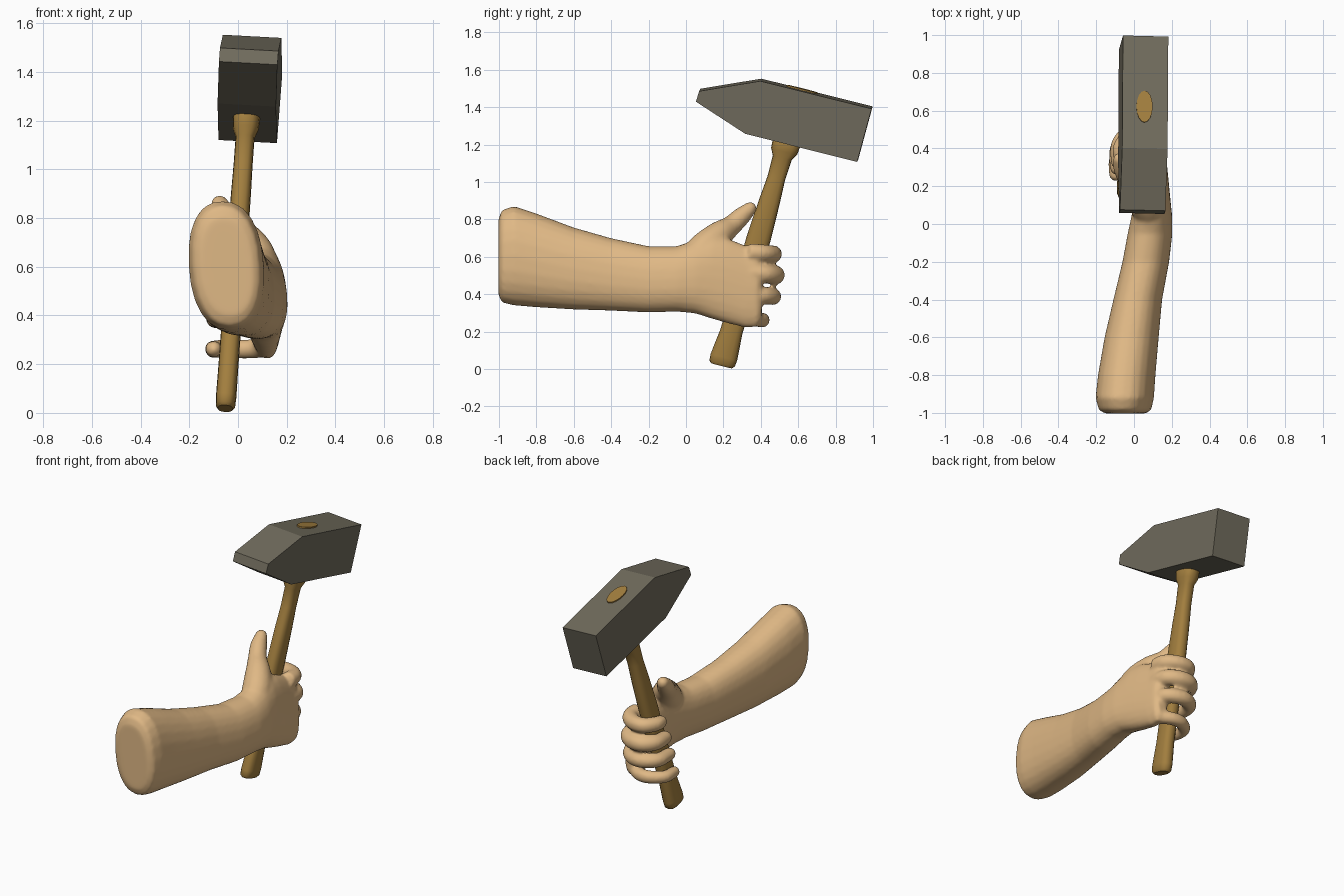
import bpy, bmesh, math
from mathutils import Vector

if "Cube" in bpy.data.objects:
    bpy.data.objects.remove(bpy.data.objects["Cube"])


def material(name, rgb):
    m = bpy.data.materials.new(name)
    m.diffuse_color = (*rgb, 1)
    m.use_nodes = True
    m.node_tree.nodes["Principled BSDF"].inputs["Base Color"].default_value = m.diffuse_color
    return m


SKIN = material("skin", (0.74, 0.48, 0.235))
WOOD = material("wood", (0.37, 0.215, 0.05))
IRON = material("dark iron", (0.165, 0.15, 0.11))


def ring(center, a, b, power=2.0, n=24):
    """Superellipse around center with half-axis vectors a and b."""
    pts = []
    for i in range(n):
        t = 2 * math.pi * i / n
        c, s = math.cos(t), math.sin(t)
        pts.append(Vector(center)
                   + Vector(a) * math.copysign(abs(c) ** (2 / power), c)
                   + Vector(b) * math.copysign(abs(s) ** (2 / power), s))
    return pts


def loft(bm, rings):
    loops = [[bm.verts.new(p) for p in r] for r in rings]
    n = len(loops[0])
    faces = [bm.faces.new(loops[0][::-1]), bm.faces.new(loops[-1])]
    for r0, r1 in zip(loops, loops[1:]):
        for i in range(n):
            j = (i + 1) % n
            faces.append(bm.faces.new((r0[i], r0[j], r1[j], r1[i])))
    bmesh.ops.recalc_face_normals(bm, faces=faces)


def finish(bm, name, mat, angle=None):
    me = bpy.data.meshes.new(name)
    bm.to_mesh(me)
    bm.free()
    me.materials.append(mat)
    if angle is not None:
        for p in me.polygons:
            p.use_smooth = True
        me.set_sharp_from_angle(angle=math.radians(angle))
    ob = bpy.data.objects.new(name, me)
    bpy.context.collection.objects.link(ob)
    return ob


def spline(pts, steps=5):
    """Catmull-Rom through tuples (x, y, z, radius)."""
    p = [Vector(q) for q in pts]
    p = [p[0] * 2 - p[1]] + p + [p[-1] * 2 - p[-2]]
    out = []
    for i in range(1, len(p) - 2):
        for k in range(steps):
            t = k / steps
            out.append(0.5 * (2 * p[i] + (p[i + 1] - p[i - 1]) * t
                       + (2 * p[i - 1] - 5 * p[i] + 4 * p[i + 1] - p[i + 2]) * t * t
                       + (3 * p[i] - p[i - 1] - 3 * p[i + 1] + p[i + 2]) * t ** 3))
    return out + [p[-2]]


def tube(bm, pts, up):
    """Round-tipped tube along a smooth path."""
    path = spline(pts)
    rings = []
    for i, q in enumerate(path):
        a, b = path[max(i - 1, 0)].to_3d(), path[min(i + 1, len(path) - 1)].to_3d()
        tan = (b - a).normalized()
        side = tan.cross(Vector(up)).normalized()
        rings.append(ring(q.to_3d(), side * q.w, side.cross(tan) * q.w, n=16))
    end, r = path[-1].to_3d(), path[-1].w
    for k in (30, 55, 78):                       # rounded fingertip
        f, d = math.cos(math.radians(k)), math.sin(math.radians(k))
        rings.append(ring(end + tan * r * d, side * r * f, side.cross(tan) * r * f, n=16))
    loft(bm, rings)


# --- arm: forearm and palm cross-sections (y, x min, x max, z min, z max)
bm = bmesh.new()
sections = [(-1.003, -0.15, 0.06, 0.40, 0.80), (-0.985, -0.185, 0.09, 0.355, 0.85),
            (-0.92, -0.203, 0.105, 0.34, 0.872), (-0.8, -0.19, 0.113, 0.33, 0.832),
            (-0.6, -0.155, 0.13, 0.318, 0.757), (-0.4, -0.108, 0.148, 0.312, 0.70),
            (-0.2, -0.06, 0.185, 0.302, 0.657), (-0.05, -0.032, 0.202, 0.307, 0.657),
            (0.05, -0.01, 0.2, 0.297, 0.69), (0.14, 0.01, 0.19, 0.268, 0.715),
            (0.22, 0.02, 0.182, 0.245, 0.70), (0.32, 0.035, 0.172, 0.22, 0.66),
            (0.38, 0.05, 0.165, 0.225, 0.65), (0.405, 0.07, 0.145, 0.26, 0.62)]
loft(bm, [ring((0.5 * (x0 + x1), y, 0.5 * (z0 + z1)),
               ((x1 - x0) / 2, 0, 0), (-0.015, 0, (z1 - z0) / 2), 2.3)
          for y, x0, x1, z0, z1 in sections])

# --- fingers curled round the handle (z, furthest y, radius)
for z, far, r in ((0.615, 0.512, 0.047), (0.503, 0.528, 0.05),
                  (0.388, 0.508, 0.046), (0.262, 0.447, 0.04)):
    hy, hx = 0.19 + 0.2925 * (z - 0.02), -0.052 + 0.073 * (z - 0.02)
    y = far - r
    tube(bm, [(0.115, y - 0.13, z + 0.01, r), (0.105, y - 0.05, z + 0.005, r),
              (0.045, y - 0.004, z, r), (-0.025, y - 0.004, z, r * 0.97),
              (hx - 0.06, y - 0.06, z, r * 0.93),
              (hx - 0.065, min(hy, y - 0.1), z, r * 0.85)], (0, 0, 1))

# --- thumb lying along the inner side of the handle
tube(bm, [(0.09, 0.02, 0.56, 0.08), (0.065, 0.1, 0.645, 0.088),
          (0.02, 0.175, 0.715, 0.075), (-0.03, 0.24, 0.765, 0.056),
          (-0.06, 0.295, 0.815, 0.05), (-0.075, 0.342, 0.858, 0.037)], (1, 0, 0))

arm = finish(bm, "forearm_and_hand", SKIN)
rm = arm.modifiers.new("fuse", 'REMESH')
rm.mode = 'VOXEL'
rm.voxel_size = 0.0115
rm.use_smooth_shade = True
sm = arm.modifiers.new("soften", 'SMOOTH')
sm.factor = 0.5
sm.iterations = 6

# --- wooden handle: rings along a tilted axis (z, half width x, half depth y)
L, W = Vector((0, 0.97, -0.244)), Vector((0.998, 0, -0.054))
bm = bmesh.new()
profile = [(0.018, 0.03, 0.058), (0.03, 0.04, 0.07), (0.065, 0.042, 0.073),
           (0.2, 0.041, 0.06), (0.45, 0.041, 0.06), (0.7, 0.042, 0.065),
           (0.9, 0.041, 0.056), (1.02, 0.039, 0.048), (1.13, 0.039, 0.052),
           (1.165, 0.053, 0.072), (1.21, 0.056, 0.076), (1.25, 0.043, 0.076),
           (1.499, 0.043, 0.086)]
rings = []
for z, hw, hd in profile:
    t = z - 0.02
    rings.append(ring((-0.052 + 0.073 * t, 0.19 + 0.2925 * t, z), W * hw, L * hd,
                      2.0 if z > 1.24 else 2.6, 16))
loft(bm, rings)
finish(bm, "hammer_handle", WOOD, 40)

# --- hammer head: side profile (y, z) extruded across x, slightly turned
bm = bmesh.new()
outline = [(0.056, 1.436), (0.073, 1.492), (0.40, 1.546), (0.995, 1.398),
           (0.918, 1.114), (0.32, 1.264)]
sides = []
for s in (-1, 1):
    sides.append([Vector((0.045 + 0.024 * (y - 0.5) + 0.07 * (z - 1.33) + s * 0.12,
                          y - s * 0.003, z - s * 0.0065)) for y, z in outline])
loft(bm, sides)
finish(bm, "hammer_head", IRON)
